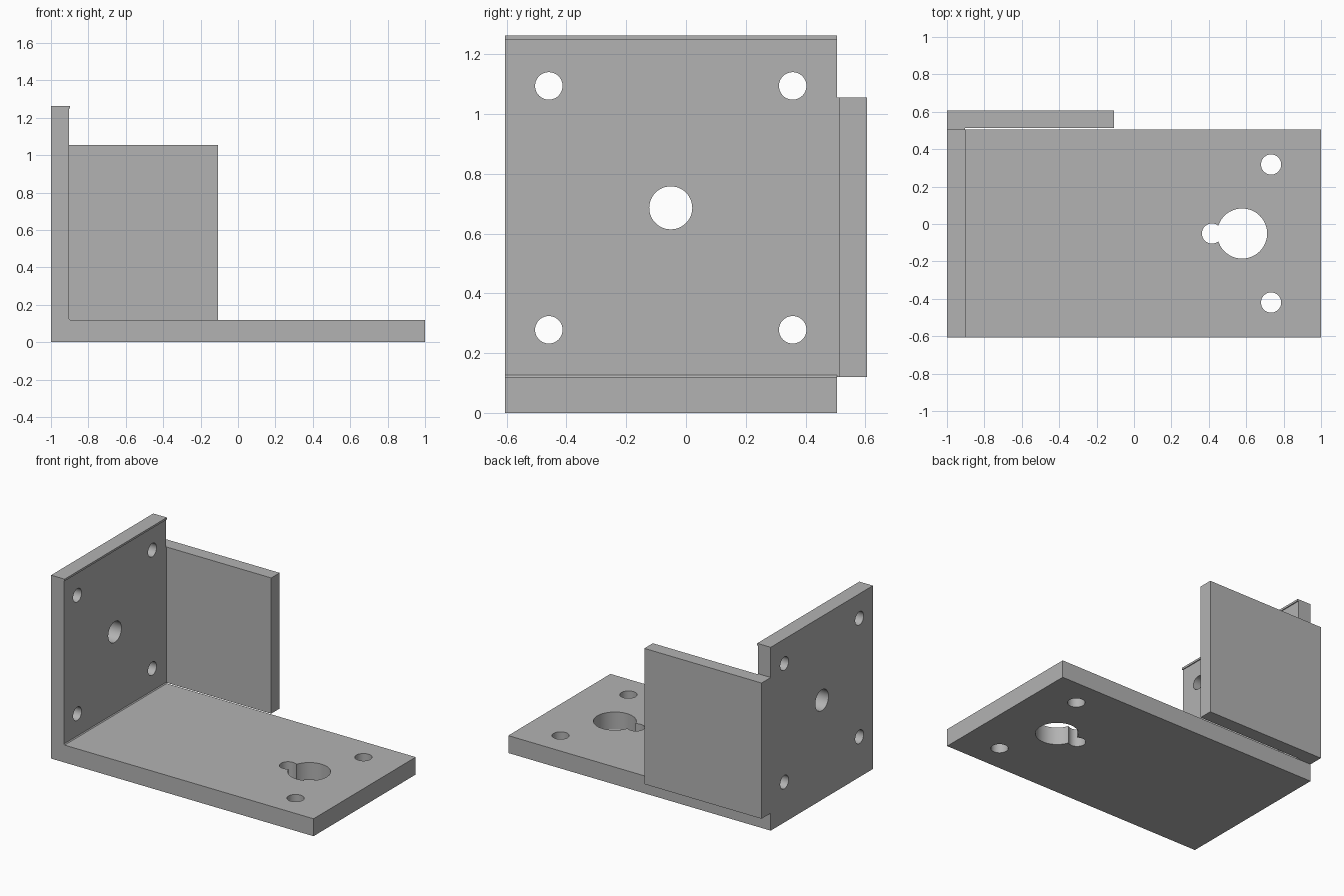
import bpy
import bmesh
from mathutils import Matrix, Vector

cube = bpy.data.objects.get("Cube")
if cube:
    bpy.data.objects.remove(cube, do_unlink=True)

grey = bpy.data.materials.new("plain grey")
grey.use_nodes = True
colour = (0.45, 0.45, 0.45, 1)
grey.diffuse_color = colour
grey.node_tree.nodes["Principled BSDF"].inputs["Base Color"].default_value = colour


def make_object(name, bm):
    bmesh.ops.recalc_face_normals(bm, faces=bm.faces)
    mesh = bpy.data.meshes.new(name)
    bm.to_mesh(mesh)
    bm.free()
    mesh.materials.append(grey)
    obj = bpy.data.objects.new(name, mesh)
    bpy.context.collection.objects.link(obj)
    return obj


def extrude_profile(name, points, offset):
    bm = bmesh.new()
    face = bm.faces.new([bm.verts.new(p) for p in points])
    result = bmesh.ops.extrude_face_region(bm, geom=[face], use_keep_orig=True)
    verts = [v for v in result["geom"] if isinstance(v, bmesh.types.BMVert)]
    bmesh.ops.translate(bm, verts=verts, vec=offset)
    return make_object(name, bm)


def drill(target, name, centre, radius, axis):
    """Cut a round through hole along the given axis."""
    bm = bmesh.new()
    turn = Vector((0, 0, 1)).rotation_difference(Vector(axis)).to_matrix().to_4x4()
    bmesh.ops.create_cone(bm, cap_ends=True, segments=48, radius1=radius,
                          radius2=radius, depth=0.4,
                          matrix=Matrix.Translation(centre) @ turn)
    cutter = make_object(name, bm)
    cutter.hide_render = True
    cut = target.modifiers.new(name, 'BOOLEAN')
    cut.operation = 'DIFFERENCE'
    cut.solver = 'EXACT'
    cut.object = cutter
    return cutter


# Main dimensions
front, back = -0.606, 0.506
floor, top = 0.12, 1.263
inner, lip = -0.903, 0.006
mid_y, mid_z = -0.051, 0.686

# Base and upright, with a thin lip on top and a small chamfer in the corner
section = [(-1, 0), (1, 0), (1, floor), (inner + lip, floor),
           (inner, floor + lip), (inner, top - 0.014),
           (inner + lip, top - 0.014), (inner + lip, top), (-1, top)]
bracket = extrude_profile("angle_bracket", [(x, front, z) for x, z in section],
                          (0, back - front, 0))

# Rear panel, joined to the upright and standing just clear of the base
plan = [(-1, back), (inner, back), (inner, 0.514), (-0.107, 0.514),
        (-0.107, 0.606), (-1, 0.606)]
extrude_profile("rear_panel", [(x, y, floor) for x, y in plan], (0, 0, 0.935))

cutters = []
# Upright: centre hole and four corner holes
along_x, along_z = (1, 0, 0), (0, 0, 1)
cutters.append(drill(bracket, "upright_centre_hole", (-0.95, mid_y, mid_z), 0.072, along_x))
for dy in (-0.408, 0.408):
    for dz in (-0.408, 0.408):
        cutters.append(drill(bracket, "upright_corner_hole",
                             (-0.95, mid_y + dy, mid_z + dz), 0.046, along_x))

# Base: keyhole opening and two side holes
cutters.append(drill(bracket, "keyhole_large", (0.578, mid_y, 0.06), 0.134, along_z))
cutters.append(drill(bracket, "keyhole_small", (0.417, mid_y, 0.06), 0.054, along_z))
for dy in (-0.369, 0.369):
    cutters.append(drill(bracket, "base_side_hole", (0.733, mid_y + dy, 0.06), 0.054, along_z))

# Apply the cuts and discard the cutters
bpy.context.view_layer.update()
bpy.ops.object.select_all(action='DESELECT')
bpy.context.view_layer.objects.active = bracket
bracket.select_set(True)
for modifier in list(bracket.modifiers):
    bpy.ops.object.modifier_apply(modifier=modifier.name)
for cutter in cutters:
    bpy.data.objects.remove(cutter, do_unlink=True)
bpy.ops.object.shade_smooth_by_angle()
